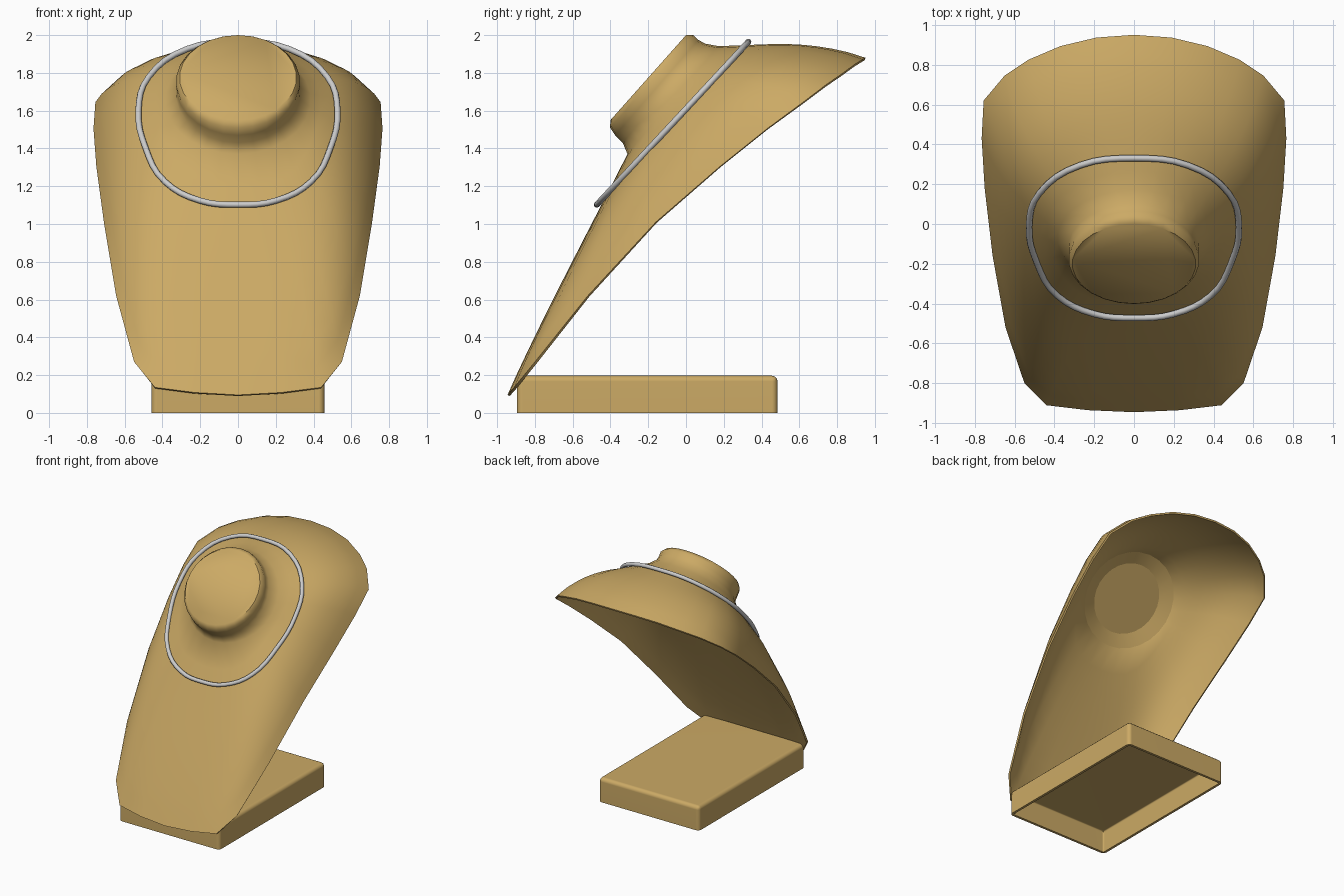
import bpy, bmesh, math
from mathutils import Vector

if "Cube" in bpy.data.objects:
    bpy.data.objects.remove(bpy.data.objects["Cube"])

tan = bpy.data.materials.new("tan")
tan.diffuse_color = (0.6, 0.4, 0.13, 1)
tan.use_nodes = True
tan.node_tree.nodes["Principled BSDF"].inputs["Base Color"].default_value = tan.diffuse_color


def add_object(name, bm, thickness=0, weighted=False):
    bmesh.ops.recalc_face_normals(bm, faces=bm.faces)
    me = bpy.data.meshes.new(name)
    bm.to_mesh(me)
    bm.free()
    me.materials.append(tan)
    ob = bpy.data.objects.new(name, me)
    bpy.context.collection.objects.link(ob)
    bpy.ops.object.select_all(action='DESELECT')
    ob.select_set(True)
    bpy.context.view_layer.objects.active = ob
    if thickness:
        mod = ob.modifiers.new("Shell", 'SOLIDIFY')
        mod.thickness = thickness
        mod.offset = -1
        bpy.ops.object.modifier_apply(modifier=mod.name)
    bpy.ops.object.shade_smooth_by_angle(angle=math.radians(50))
    if weighted:
        ob.modifiers.new("Flat sides", 'WEIGHTED_NORMAL').keep_sharp = True
    return ob


# Half of the bust rim, front to back: x, y, z, swell of the surface above it
half_rim = [(0, -.945, .095, .01), (.23, -.935, .108, .01), (.44, -.91, .135, .015),
            (.55, -.80, .27, .03), (.645, -.52, .62, .055), (.71, -.16, 1.01, .075),
            (.75, .18, 1.305, .085), (.765, .43, 1.505, .095), (.755, .62, 1.645, .10),
            (.65, .745, 1.74, .095), (.53, .825, 1.795, .09), (.37, .893, 1.845, .08),
            (.19, .936, 1.872, .075), (0, .95, 1.88, .07)]
rim = half_rim + [(-x, y, z, s) for x, y, z, s in half_rim[-2:0:-1]]
N = len(rim)
out = Vector((0, -.747, .664))     # direction the neck points


def neck_ring(front, back, w):
    f, b = Vector((0, *front)), Vector((0, *back))
    pts = []
    for i in range(N):
        a = 2 * math.pi * i / N
        pts.append((f + b) / 2 + (f - b) / 2 * math.cos(a) + Vector((w * math.sin(a), 0, 0)))
    return pts


# Neck: flat cap, rounded lip, waist and flare
rings = [neck_ring((-.40, 1.55), (0, 2.0), .31),
         neck_ring((-.402, 1.51), (.04, 2.0), .328),
         neck_ring((-.375, 1.47), (.065, 1.975), .325),
         neck_ring((-.335, 1.43), (.10, 1.955), .33),
         neck_ring((-.31, 1.37), (.17, 1.942), .385)]
base = rings[4]

# Chest and shoulders: swell outward, fullest towards the rim
STEPS = 10
for k in range(1, STEPS + 1):
    t = (k / STEPS) ** 0.85
    swell = max(0, math.sin(math.pi * t ** 1.6)) ** 0.7
    rings.append([base[i].lerp(Vector(p[:3]), t) + out * p[3] * swell
                  for i, p in enumerate(rim)])


def bridge(bm, r0, r1):
    for i in range(N):
        j = (i + 1) % N
        bm.faces.new((r0[i], r0[j], r1[j], r1[i]))


bm = bmesh.new()
vr = [[bm.verts.new(p) for p in ring] for ring in rings]
bm.faces.new(vr[0])
for r0, r1 in zip(vr, vr[1:]):
    bridge(bm, r0, r1)
add_object("bust", bm, 0.014)

# Plug closing the neck from inside: flat disc with a short funnel
bm = bmesh.new()
c = sum(base, Vector()) / N
outer = [bm.verts.new(p - out * .018) for p in base]
inner = [bm.verts.new(c + (p - c) * .73 + out * .02) for p in base]
bridge(bm, outer, inner)
bm.faces.new(inner)
plug = add_object("neck_plug", bm)
for e in plug.data.edges:          # crisp outline round the disc
    e.use_edge_sharp = all(v >= N for v in e.vertices)

# Hollow foot, open underneath
bm = bmesh.new()
bmesh.ops.create_cube(bm, size=1)
for v in bm.verts:
    v.co = Vector((v.co.x * .915, v.co.y * 1.38 - .205, (v.co.z + .5) * .197))
bottom = [f for f in bm.faces if f.calc_center_median().z < .01]
bmesh.ops.delete(bm, geom=bottom, context='FACES_ONLY')
bmesh.ops.bevel(bm, geom=[e for e in bm.edges if not e.is_boundary], offset=.03,
                segments=3, profile=.5, affect='EDGES')
add_object("foot", bm, 0.02, weighted=True)

# Necklace: round wire loop in a sloping plane
half = [(0, -.472), (.2, -.452), (.385, -.36), (.49, -.19), (.527, -.01),
        (.475, .155), (.27, .295), (0, .33)]
loop = half + [(-x, y) for x, y in half[-2:0:-1]]
cu = bpy.data.curves.new("necklace", 'CURVE')
cu.dimensions = '3D'
cu.bevel_depth = .016
cu.bevel_resolution = 2
cu.resolution_u = 4
sp = cu.splines.new('BEZIER')
sp.bezier_points.add(len(loop) - 1)
for bp, (x, y) in zip(sp.bezier_points, loop):
    bp.co = (x, y, 1.102 + (y + .472) * 1.075)
    bp.handle_left_type = bp.handle_right_type = 'AUTO'
sp.use_cyclic_u = True
bpy.context.collection.objects.link(bpy.data.objects.new("necklace", cu))
